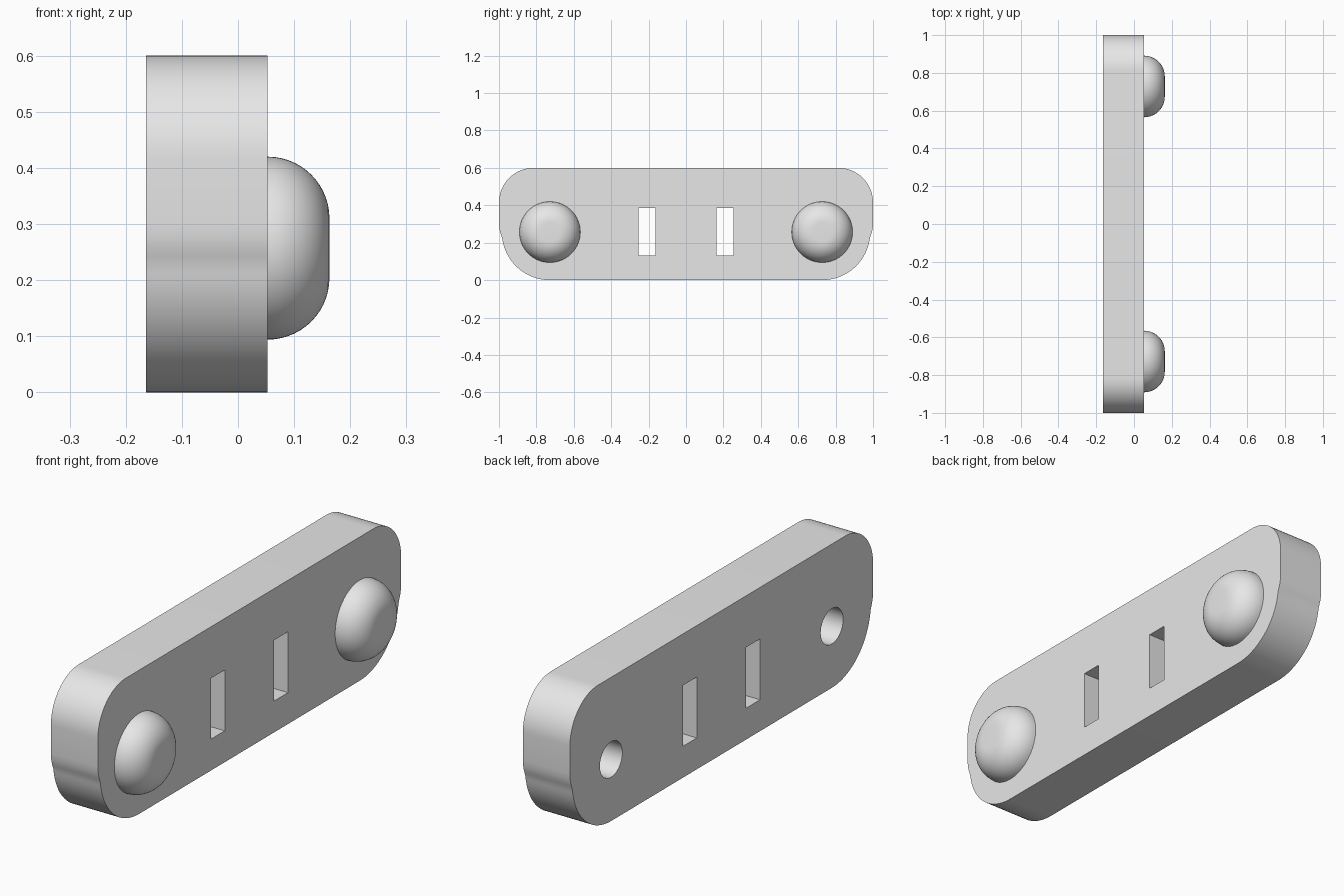
import bpy, bmesh
from math import pi, sin, cos, radians
from mathutils import Vector

BACK, FACE, TIP = -0.164, 0.053, 0.163     # plate back, plate front, dome tip along x
HOLE_Y, MID_Z = 0.728, 0.257

if "Cube" in bpy.data.objects:
    bpy.data.objects.remove(bpy.data.objects["Cube"], do_unlink=True)

grey = bpy.data.materials.new("light grey")
grey.use_nodes = True
grey.diffuse_color = (0.8, 0.8, 0.8, 1)
grey.node_tree.nodes["Principled BSDF"].inputs["Base Color"].default_value = grey.diffuse_color


def add_object(name, bm):
    bmesh.ops.recalc_face_normals(bm, faces=bm.faces)
    mesh = bpy.data.meshes.new(name)
    bm.to_mesh(mesh)
    bm.free()
    mesh.materials.append(grey)
    obj = bpy.data.objects.new(name, mesh)
    bpy.context.collection.objects.link(obj)
    return obj


def prism(name, outline, x0, x1):
    """Extrude a (y, z) outline along x."""
    bm = bmesh.new()
    face = bm.faces.new([bm.verts.new((x0, y, z)) for y, z in outline])
    extruded = bmesh.ops.extrude_face_region(bm, geom=[face])["geom"]
    moved = [v for v in extruded if isinstance(v, bmesh.types.BMVert)]
    bmesh.ops.translate(bm, verts=moved, vec=(x1 - x0, 0, 0))
    return add_object(name, bm)


def arc(cy, cz, r, start, end, steps):
    angles = [radians(start + (end - start) * i / steps) for i in range(steps + 1)]
    return [(cy + r * cos(a), cz + r * sin(a)) for a in angles]


def smooth(obj):
    bpy.ops.object.select_all(action="DESELECT")
    obj.select_set(True)
    bpy.context.view_layer.objects.active = obj
    bpy.ops.object.shade_smooth_by_angle(angle=radians(30))


# Plate outline: large lower corner, slight waist, smaller upper corner, mirrored
half = arc(HOLE_Y, MID_Z, 0.257, -90, -10, 20)
half += [(0.984, 0.228), (0.989, 0.242), (0.994, 0.257), (0.998, 0.275), (1, 0.3)]
half += arc(0.815, 0.415, 0.185, 0, 90, 20)
plate = prism("plate", half + [(-y, z) for y, z in reversed(half)], BACK, FACE)

# Two slots and two round holes cut through the plate
cutters = []
for side in (-1, 1):
    y0, y1 = side * 0.163, side * 0.254
    slot = [(y0, 0.131), (y1, 0.131), (y1, 0.385), (y0, 0.385)]
    hole = arc(side * HOLE_Y, MID_Z, 0.074, 0, 360, 48)[:-1]
    cutters += [prism("slot_cutter", slot, BACK - 0.1, FACE + 0.1),
                prism("hole_cutter", hole, BACK - 0.1, FACE + 0.1)]
for cutter in cutters:
    cutter.hide_render = True
    cut = plate.modifiers.new("cut", "BOOLEAN")
    cut.operation, cut.solver, cut.object = "DIFFERENCE", "EXACT", cutter
bpy.context.view_layer.update()
evaluated = plate.evaluated_get(bpy.context.evaluated_depsgraph_get())
cut_mesh = bpy.data.meshes.new_from_object(evaluated)
plate.modifiers.clear()
plate.data = cut_mesh
for cutter in cutters:
    bpy.data.objects.remove(cutter, do_unlink=True)
smooth(plate)


# Rounded buttons on the front, covering the holes
def dome(name, y):
    fillet = TIP - FACE
    profile = [(0, FACE)] + [(r, x) for r, x in arc(0.163 - fillet, FACE, fillet, 0, 90, 14)] + [(0, TIP)]
    bm = bmesh.new()
    verts = [bm.verts.new((x, y + r, MID_Z)) for r, x in profile]
    edges = [bm.edges.new(pair) for pair in zip(verts, verts[1:])]
    bmesh.ops.spin(bm, geom=verts + edges, cent=Vector((0, y, MID_Z)), axis=(1, 0, 0),
                   angle=2 * pi, steps=64)
    bmesh.ops.remove_doubles(bm, verts=bm.verts, dist=0.0005)
    smooth(add_object(name, bm))


dome("front_button", -HOLE_Y)
dome("rear_button", HOLE_Y)
